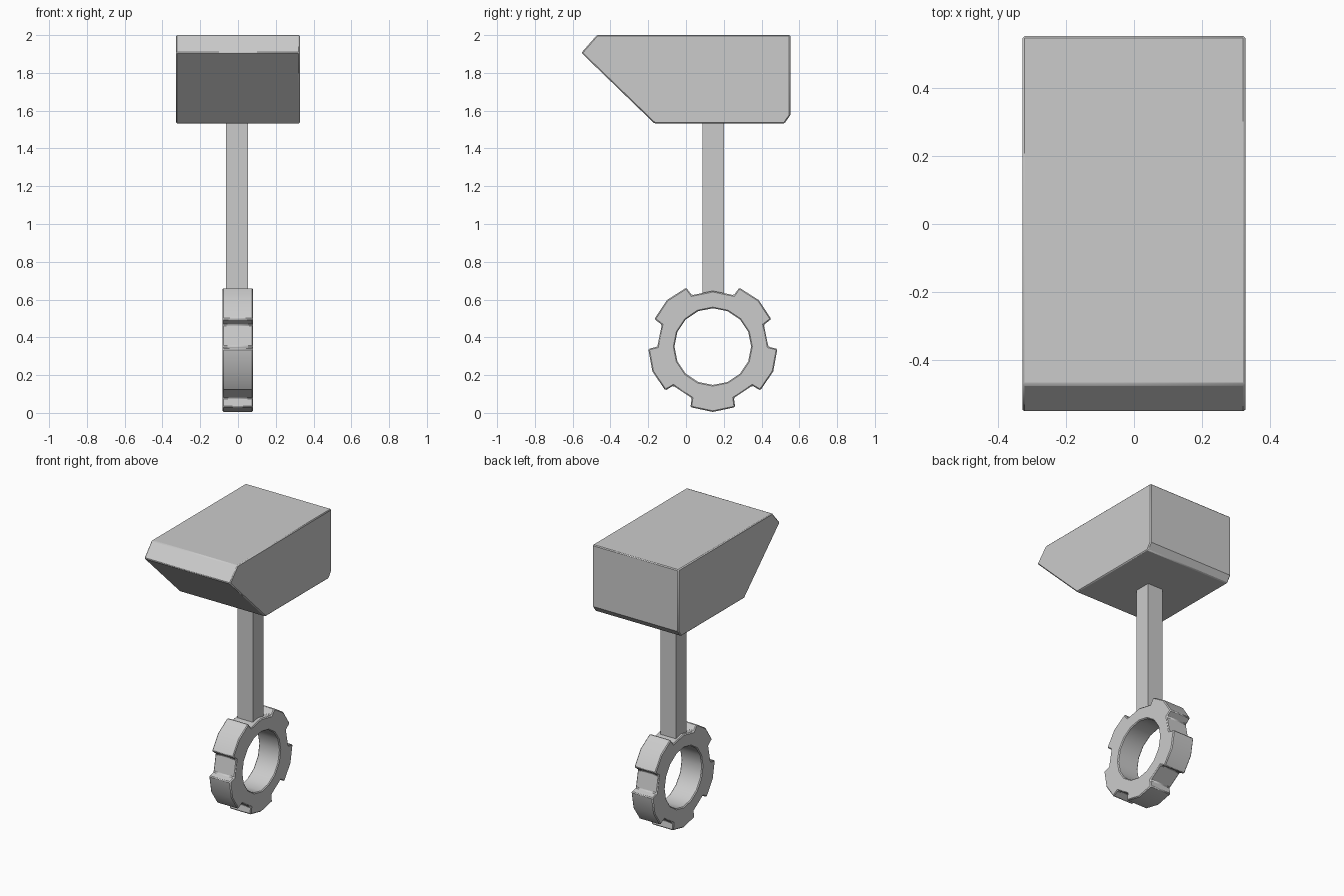
import bpy, bmesh
from math import radians, cos, sin

if "Cube" in bpy.data.objects:
    bpy.data.objects.remove(bpy.data.objects["Cube"])

CY, CZ = 0.142, 0.351   # ring centre in the side plane


def polar(r, deg):
    return (CY + r * cos(radians(deg)), CZ + r * sin(radians(deg)))


def finish(name, bm, bevel):
    bmesh.ops.recalc_face_normals(bm, faces=bm.faces[:])
    me = bpy.data.meshes.new(name)
    bm.to_mesh(me)
    bm.free()
    ob = bpy.data.objects.new(name, me)
    bpy.context.collection.objects.link(ob)
    if bevel:
        mod = ob.modifiers.new("soft_edges", 'BEVEL')
        mod.width, mod.segments = bevel, 1
        mod.limit_method, mod.angle_limit = 'ANGLE', radians(40)
    bpy.context.view_layer.objects.active = ob
    ob.select_set(True)
    bpy.ops.object.shade_smooth_by_angle(angle=radians(30))
    ob.select_set(False)
    return ob


def prism(name, profile, x0, x1, bevel=0.0):
    # side profile (y, z) extruded along x
    bm = bmesh.new()
    a = [bm.verts.new((x0, y, z)) for y, z in profile]
    b = [bm.verts.new((x1, y, z)) for y, z in profile]
    n = len(profile)
    bm.faces.new(a)
    bm.faces.new(b[::-1])
    for i in range(n):
        j = (i + 1) % n
        bm.faces.new((a[i], b[i], b[j], a[j]))
    return finish(name, bm, bevel)


# Wedge-nosed head
prism("head", [(-0.554, 1.906), (-0.472, 2.0), (0.552, 2.0), (0.552, 1.576),
               (0.521, 1.532), (-0.167, 1.532)], -0.328, 0.327, 0.006)

# Square handle
prism("handle", [(0.087, 0.6), (0.201, 0.6), (0.201, 1.56), (0.087, 1.56)],
      -0.063, 0.053)

# Notched ring: five teeth, wider gap at the top for the handle
teeth = [-22.4, 45.5, 134.5, 202.4, 270]
outer = []
for i, t in enumerate(teeth):
    outer += [polar(0.294, t - 22.3), polar(0.342, t - 20.3), polar(0.346, t),
              polar(0.342, t + 20.3), polar(0.294, t + 22.3)]
    if i == 1:
        outer.append(polar(0.295, 90))
inner = [polar(0.203, k * 22.5) for k in range(16)]

bm = bmesh.new()
loops = []
for pts in (outer, inner):
    vs = [bm.verts.new((-0.083, y, z)) for y, z in pts]
    loops += [bm.edges.new((vs[i], vs[(i + 1) % len(vs)])) for i in range(len(vs))]
bmesh.ops.triangle_fill(bm, edges=loops, use_beauty=True, use_dissolve=False)
ext = bmesh.ops.extrude_face_region(bm, geom=bm.faces[:], use_keep_orig=True)
bmesh.ops.translate(bm, vec=(0.163, 0, 0),
                    verts=[g for g in ext["geom"] if isinstance(g, bmesh.types.BMVert)])
finish("notched_ring", bm, 0.006)
